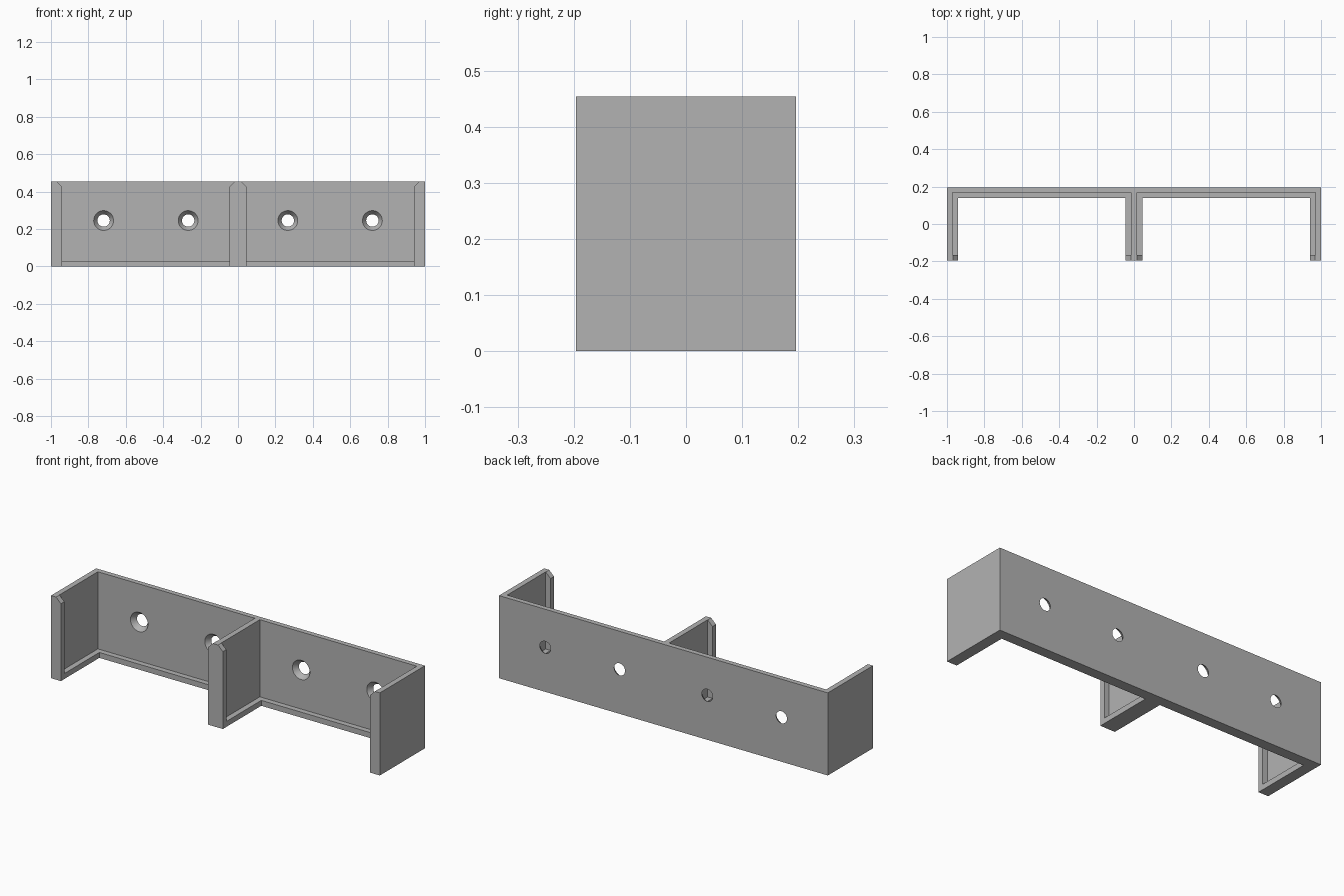
import bpy
import bmesh
from math import radians
from mathutils import Matrix, Vector

cube = bpy.data.objects.get("Cube")
if cube:
    bpy.data.objects.remove(cube, do_unlink=True)

# Main dimensions
HALF_Y, HEIGHT = 0.196, 0.454
WALL, LIP = 0.03, 0.03
BAY_IN, BAY_OUT = 0.015, 0.97
BACK = HALF_Y - 0.028
BAY_MID = (BAY_IN + BAY_OUT) / 2

grey = bpy.data.materials.new("light grey")
grey.use_nodes = True
color = (0.45, 0.45, 0.45, 1)
grey.diffuse_color = color
grey.node_tree.nodes["Principled BSDF"].inputs["Base Color"].default_value = color


def finish(name, bm):
    bmesh.ops.recalc_face_normals(bm, faces=bm.faces)
    mesh = bpy.data.meshes.new(name)
    bm.to_mesh(mesh)
    bm.free()
    obj = bpy.data.objects.new(name, mesh)
    bpy.context.collection.objects.link(obj)
    mesh.materials.append(grey)
    return obj


def prism(name, profile, y0, y1):
    """Extrude an x-z outline from y0 to y1."""
    bm = bmesh.new()
    face = bm.faces.new([bm.verts.new((x, y0, z)) for x, z in profile])
    new = bmesh.ops.extrude_face_region(bm, geom=[face])["geom"]
    verts = [v for v in new if isinstance(v, bmesh.types.BMVert)]
    bmesh.ops.translate(bm, verts=verts, vec=(0, y1 - y0, 0))
    return finish(name, bm)


def box(name, x0, x1, y0, y1, z0, z1):
    return prism(name, [(x0, z0), (x1, z0), (x1, z1), (x0, z1)], y0, y1)


def countersink(name, x, z):
    """Cone through the back panel, wide end at the front."""
    depth = HALF_Y - BACK
    bm = bmesh.new()
    bmesh.ops.create_cone(
        bm, cap_ends=True, segments=48, radius1=0.063, radius2=0.023, depth=2 * depth,
        matrix=Matrix.Translation(Vector((x, (HALF_Y + BACK) / 2, z)))
        @ Matrix.Rotation(radians(-90), 4, "X"))
    return finish(name, bm)


def carve(target, cutter):
    mod = target.modifiers.new("cut", "BOOLEAN")
    mod.operation = "DIFFERENCE"
    mod.solver = "EXACT"
    mod.object = cutter
    bpy.context.view_layer.objects.active = target
    bpy.ops.object.modifier_apply(modifier=mod.name)
    bpy.data.objects.remove(cutter, do_unlink=True)


# Solid block that becomes the double bracket
holder = box("double_wall_holder", -1, 1, -HALF_Y, HALF_Y, 0, HEIGHT)

for side in (-1, 1):
    mid = side * BAY_MID
    half = (BAY_OUT - BAY_IN) / 2
    # Pocket between the walls, above the bottom ledge
    carve(holder, box("pocket", mid - half, mid + half,
                      -HALF_Y + LIP, BACK, WALL, 1))

    # Open front and floor, flared at the top to chamfer the lips
    narrow, flare = half - LIP, half - 0.001
    right = [(narrow, -0.1), (narrow, HEIGHT - 0.029), (flare, HEIGHT), (flare, 1)]
    outline = right + [(-x, z) for x, z in reversed(right)]
    carve(holder, prism("opening", [(mid + x, z) for x, z in outline],
                        -0.5, BACK - LIP))

    # Screw holes
    for offset in (-0.226, 0.226):
        carve(holder, countersink("screw_hole", mid + offset, 0.245))

# Smooth the holes, keep all the edges sharp
bpy.ops.object.select_all(action="DESELECT")
holder.select_set(True)
bpy.context.view_layer.objects.active = holder
bpy.ops.object.shade_smooth_by_angle(angle=radians(30))
